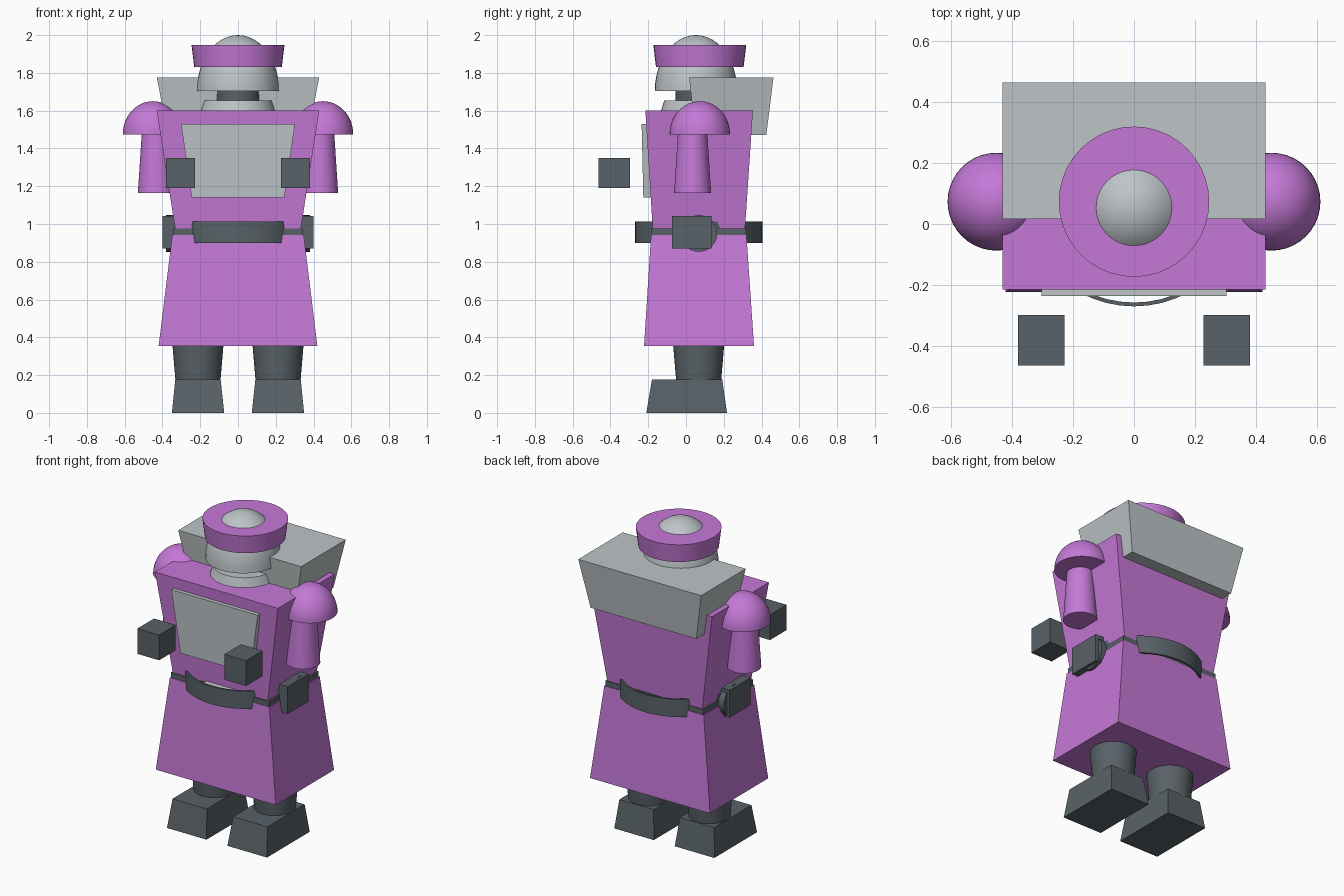
import bpy, bmesh, math
from mathutils import Matrix

if "Cube" in bpy.data.objects:
    bpy.data.objects.remove(bpy.data.objects["Cube"])


def material(name, rgb):
    m = bpy.data.materials.new(name)
    m.diffuse_color = (*rgb, 1)
    m.use_nodes = True
    m.node_tree.nodes["Principled BSDF"].inputs["Base Color"].default_value = m.diffuse_color
    return m


PURPLE = material("purple", (0.56, 0.19, 0.68))
LIGHT = material("light_grey", (0.51, 0.55, 0.57))
DARK = material("dark_grey", (0.10, 0.122, 0.138))


def finish(name, bm, mat, smooth=False):
    bmesh.ops.recalc_face_normals(bm, faces=bm.faces)
    me = bpy.data.meshes.new(name)
    bm.to_mesh(me)
    bm.free()
    me.materials.append(mat)
    ob = bpy.data.objects.new(name, me)
    bpy.context.collection.objects.link(ob)
    if smooth:
        bpy.ops.object.select_all(action='DESELECT')
        ob.select_set(True)
        bpy.context.view_layer.objects.active = ob
        bpy.ops.object.shade_smooth_by_angle(angle=math.radians(35))
    return ob


def block(name, mat, z0, low, z1, high):
    """Tapered box; low and high are (x0, x1, y0, y1) rectangles."""
    bm = bmesh.new()
    rings = []
    for z, (x0, x1, y0, y1) in ((z0, low), (z1, high)):
        rings.append([bm.verts.new((x, y, z)) for x, y in
                      ((x0, y0), (x1, y0), (x1, y1), (x0, y1))])
    a, b = rings
    bm.faces.new(a[::-1])
    bm.faces.new(b)
    for i in range(4):
        j = (i + 1) % 4
        bm.faces.new((a[i], a[j], b[j], b[i]))
    return finish(name, bm, mat)


def lathe(name, mat, profile, centre=(0, 0, 0), closed=False, sx=1, segs=40):
    """Spin (radius, z) points about a vertical axis."""
    bm = bmesh.new()
    pts = profile + profile[:1] if closed else profile
    vs = [bm.verts.new((r, 0, z)) for r, z in pts]
    edges = [bm.edges.new(p) for p in zip(vs, vs[1:])]
    bmesh.ops.spin(bm, geom=vs + edges, cent=(0, 0, 0), axis=(0, 0, 1),
                   angle=math.tau, steps=segs)
    bmesh.ops.remove_doubles(bm, verts=bm.verts, dist=1e-5)
    bm.transform(Matrix.Translation(centre) @ Matrix.Diagonal((sx, 1, 1, 1)))
    return finish(name, bm, mat, True)


def dome(r, h, z, steps=12):
    """Half ellipse profile with a flat underside."""
    arc = [(r * math.cos(t), z + h * math.sin(t)) for t in
           (math.pi / 2 * i / steps for i in range(steps))]
    return [(0, z)] + arc + [(0, z + h)]


def drum(r0, z0, r1, z1):
    return [(0, z0), (r0, z0), (r1, z1), (0, z1)]


# Body
block("skirt", PURPLE, 0.355, (-.42, .42, -.222, .36), 0.942, (-.348, .348, -.185, .32))
block("waist_band", DARK, 0.935, (-.343, .343, -.182, .317), 0.975, (-.343, .343, -.182, .317))
block("torso", PURPLE, 0.97, (-.332, .332, -.176, .312), 1.60, (-.43, .43, -.215, .354))
block("chest_plate", LIGHT, 1.14, (-.245, .245, -.226, -.15), 1.53, (-.302, .302, -.235, -.15))
block("backpack", LIGHT, 1.47, (-.37, .37, .05, .425), 1.775, (-.43, .43, .017, .463))

# Round belt, hollow, with a pale inlay behind its front
lathe("belt", DARK, [(.3375, .90), (.3375, 1.012), (.325, 1.012), (.325, .90)],
      (0, .068, 0), closed=True, sx=1.05, segs=48)
block("belt_inlay", LIGHT, .93, (-.1, .1, -.235, -.15), .985, (-.1, .1, -.235, -.15))

# Head
lathe("collar", LIGHT, drum(.2, 1.59, .18, 1.655), (0, .065, 0))
lathe("neck", DARK, drum(.115, 1.64, .115, 1.715), (0, .06, 0))
lathe("head", LIGHT, dome(.218, .295, 1.705), (0, .053, 0))
lathe("hat_brim", PURPLE, drum(.232, 1.832, .246, 1.947), (0, .073, 0))

# Mirrored parts
for side, s in (("right", 1), ("left", -1)):
    def span(a, b, y0, y1):
        return (*sorted((s * a, s * b)), y0, y1)

    foot_low, foot_top = span(.073, .35, -.21, .217), span(.092, .332, -.18, .192)
    block(side + "_foot", DARK, 0, foot_low, .178, foot_top)
    lathe(side + "_leg", DARK, drum(.119, .17, .136, .37), (s * .212, .067, 0))
    lathe(side + "_shoulder", PURPLE, dome(.16, .175, 1.475), (s * .45, .073, 0))
    lathe(side + "_arm", PURPLE, drum(.098, 1.165, .077, 1.49), (s * .432, .035, 0))
    hand = span(.228, .38, -.463, -.297)
    block(side + "_hand", DARK, 1.19, hand, 1.35, hand)
    pouch = span(.3, .40, -.075, .135)
    block(side + "_pouch", DARK, .87, pouch, 1.043, pouch)

# Side axle just showing under the pouches
bm = bmesh.new()
bmesh.ops.create_cone(bm, cap_ends=True, segments=32, radius1=.097, radius2=.097, depth=.76,
                      matrix=Matrix.Translation((0, .068, .95)) @ Matrix.Rotation(math.pi / 2, 4, 'Y'))
finish("hip_axle", bm, DARK, True)
